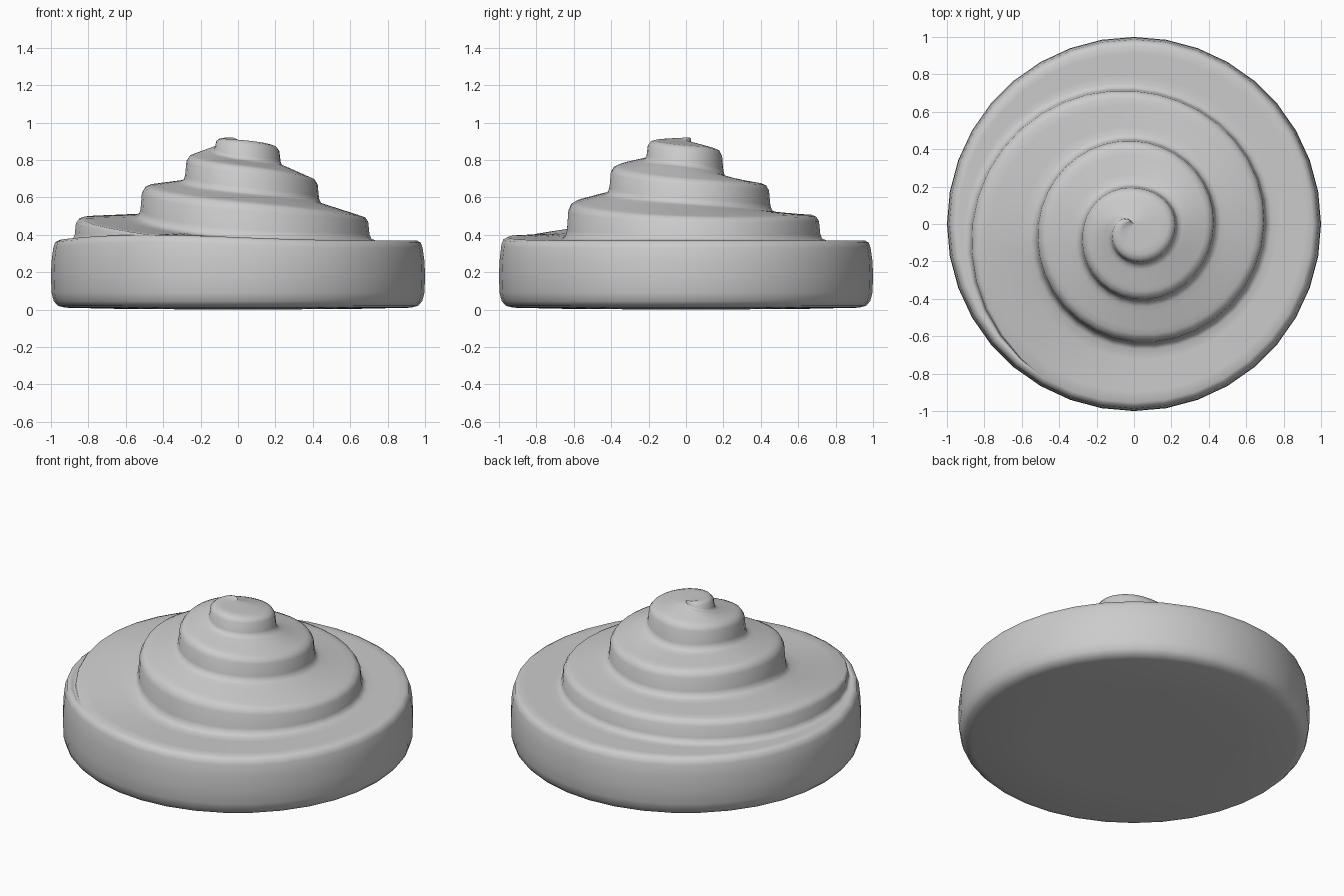
import bpy, bmesh
from math import radians, sin, cos

if "Cube" in bpy.data.objects:
    bpy.data.objects.remove(bpy.data.objects["Cube"])

START, MERGE, STEP = 120, 1320, 10   # degrees along the spiral

# key values along the spiral angle: edge radius, ledge height, height at foot of the step
EDGE = [(120, 0), (150, .055), (180, .1), (270, .205), (360, .225), (450, .197), (540, .27),
        (630, .405), (720, .43), (810, .448), (900, .515), (990, .633), (1080, .70),
        (1170, .715), (1260, .867), (1290, .915), (1320, .955)]
TOP = [(120, .905), (150, .92), (270, .908), (360, .878), (450, .862), (540, .837), (630, .775),
       (720, .705), (810, .675), (900, .668), (990, .58), (1080, .502), (1170, .507),
       (1260, .497), (1290, .455), (1320, .40)]
FOOT = [(120, .905), (150, .89), (180, .87), (270, .80), (360, .76), (450, .70), (540, .69),
        (630, .62), (720, .56), (810, .52), (900, .505), (950, .43), (990, .38), (1080, .37),
        (1170, .37), (1260, .372), (1290, .385), (1320, .40)]


def smooth(keys, t):
    """Cubic interpolation through keys."""
    t = max(keys[0][0], min(keys[-1][0], t))
    i = 0
    while i < len(keys) - 2 and t > keys[i + 1][0]:
        i += 1

    def slope(k):
        a, b = keys[max(k - 1, 0)], keys[min(k + 1, len(keys) - 1)]
        return (b[1] - a[1]) / (b[0] - a[0])
    (x0, y0), (x1, y1) = keys[i], keys[i + 1]
    h = x1 - x0
    u = (t - x0) / h
    return ((2*u**3 - 3*u*u + 1) * y0 + (u**3 - 2*u*u + u) * h * slope(i)
            + (3*u*u - 2*u**3) * y1 + (u**3 - u*u) * h * slope(i + 1))


def step_profile(t):
    """Rounded lip, step and foot; shrinks away at both spiral ends."""
    c = min(1, (t - START) / 60, (MERGE - t) / 60)
    r, a, b = smooth(EDGE, t), smooth(TOP, t), smooth(FOOT, t)
    d = a - b
    return [(r - .045 * c, a), (r - .02 * c, a - .07 * d), (r - .004 * c, a - .25 * d),
            (r + .003 * c, b + .25 * d), (r + .012 * c, b + .07 * d), (r + .035 * c, b)]


def rim_profile(t):
    """Rounded outer wall and underside of the base."""
    z = .37 + .03 * max(0, cos(radians(t - 240))) ** 4
    return [(.955, z), (.977, z - .012), (.987, z - .04), (.997, .26), (1, .18), (.997, .09),
            (.985, .045), (.962, .02), (.925, .01), (.6, .003), (0, 0)]


def section(t, outer):
    inner = step_profile(t - 360)[-1] if t - 360 >= START else (0, .905)
    end = outer(t)
    r, z = end[0]
    ledge = [(inner[0] + (r - inner[0]) * k / 5, inner[1] + (z - inner[1]) * k / 5)
             for k in range(5)]
    return ledge + end


bm = bmesh.new()


def sweep(t0, t1, outer):
    prev = None
    for t in range(t0, t1 + 1, STEP):
        a = radians(t)
        row = [bm.verts.new((r * cos(a), r * sin(a), z)) for r, z in section(t, outer)]
        if prev:
            for i in range(len(row) - 1):
                bm.faces.new((prev[i], prev[i + 1], row[i + 1], row[i]))
        prev = row


sweep(START, MERGE, step_profile)        # swirled coil
sweep(MERGE, MERGE + 360, rim_profile)   # base disc
bmesh.ops.remove_doubles(bm, verts=bm.verts, dist=.0008)
bmesh.ops.dissolve_degenerate(bm, edges=bm.edges, dist=.0005)
bmesh.ops.recalc_face_normals(bm, faces=bm.faces)
for f in bm.faces:
    f.smooth = True

mesh = bpy.data.meshes.new("swirl")
bm.to_mesh(mesh)
bm.free()
bpy.context.collection.objects.link(bpy.data.objects.new("swirl", mesh))
